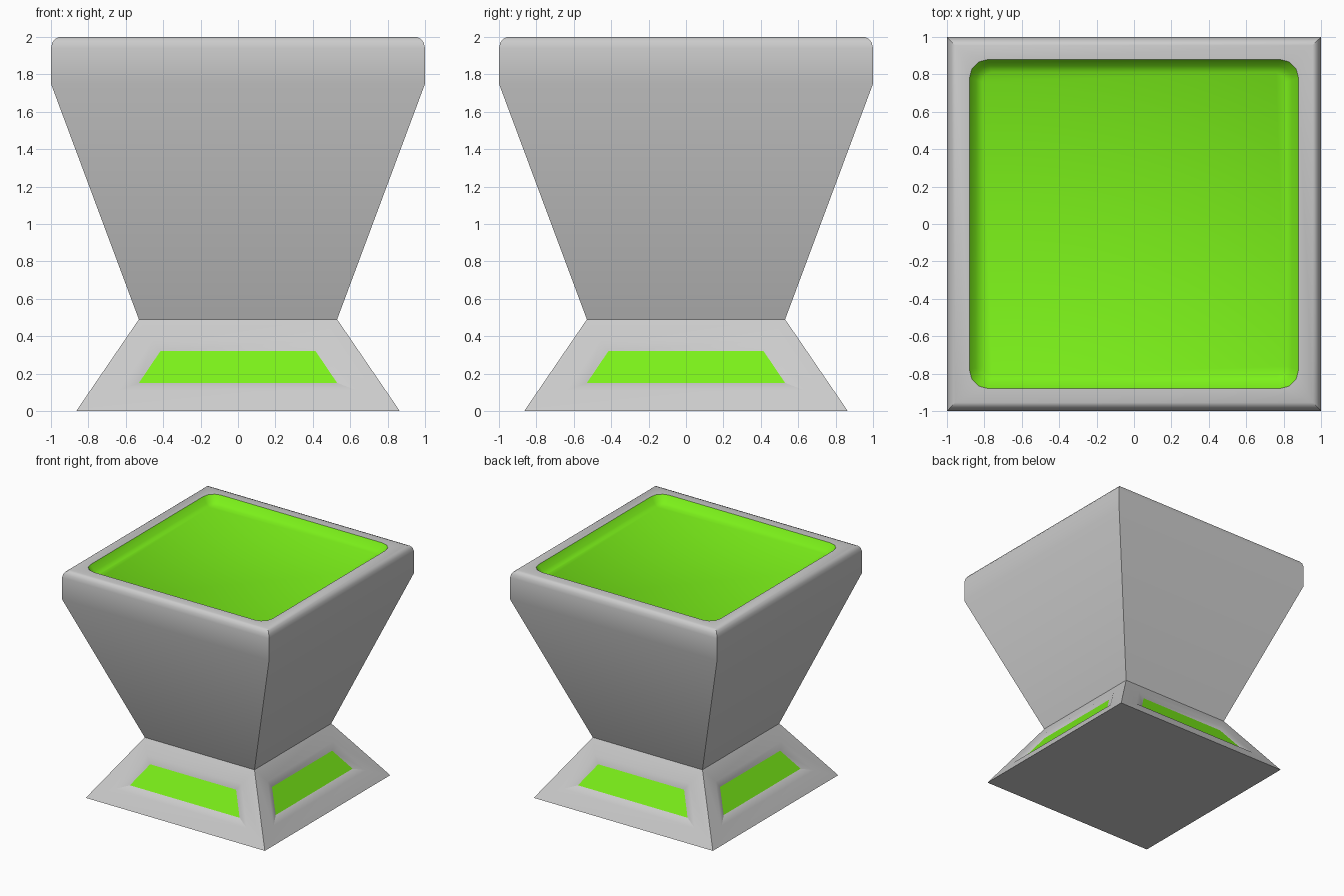
import bpy, bmesh, math
from mathutils import Vector, Matrix

if "Cube" in bpy.data.objects:
    bpy.data.objects.remove(bpy.data.objects["Cube"])

green = bpy.data.materials.new("green_glow")
green.diffuse_color = (0.2, 0.88, 0.01, 1)
green.use_nodes = True
green.node_tree.nodes["Principled BSDF"].inputs["Base Color"].default_value = green.diffuse_color


def make(name, faces, material=None):
    """Build an object from a list of polygons (lists of points), welded together."""
    bm = bmesh.new()
    for f in faces:
        bm.faces.new([bm.verts.new(p) for p in f])
    bmesh.ops.remove_doubles(bm, verts=bm.verts, dist=0.0005)
    me = bpy.data.meshes.new(name)
    bm.to_mesh(me)
    bm.free()
    ob = bpy.data.objects.new(name, me)
    bpy.context.collection.objects.link(ob)
    if material:
        me.materials.append(material)
    bpy.ops.object.select_all(action='DESELECT')
    ob.select_set(True)
    bpy.context.view_layer.objects.active = ob
    bpy.ops.object.shade_smooth_by_angle(angle=math.radians(32))
    return ob


def square(h, z):
    return [Vector((x * h, y * h, z)) for x, y in ((-1, -1), (1, -1), (1, 1), (-1, 1))]


def rounded(h, z, r, n=3):
    """Rounded square, n segments per corner, corners in the same order as square()."""
    pts = []
    for k in range(4):
        for i in range(n + 1):
            a = math.radians(180 + 90 * k + 90 * i / n)
            c = square(h - r, z)[k]
            pts.append(c + Vector((math.cos(a) * r, math.sin(a) * r, 0)))
    return pts


def bridge(lo, hi):
    n = len(lo)
    return [[lo[i], lo[(i + 1) % n], hi[(i + 1) % n], hi[i]] for i in range(n)]


def four_sides(faces):
    return [[Matrix.Rotation(k * math.pi / 2, 3, 'Z') @ Vector(p) for p in f]
            for k in range(4) for f in faces]


def on_slope(xz, depth=0.0):
    """Point of the front foot face, optionally sunk towards the centre."""
    x, z = xz
    return Vector((x, -(0.865 - z * 0.335 / 0.49) + depth, z))


# Foot: sloped faces with a sunken window on each side, closed underneath
edge = [on_slope(p) for p in ((-0.865, 0), (0.865, 0), (0.53, 0.49), (-0.53, 0.49))]
frame = [on_slope(p) for p in ((-0.637, 0.11), (0.637, 0.11), (0.455, 0.38), (-0.455, 0.38))]
pane = [on_slope(p, 0.027) for p in ((-0.53, 0.15), (0.53, 0.15), (0.415, 0.32), (-0.415, 0.32))]
make("foot", four_sides(bridge(edge, frame) + bridge(frame, pane)) + [square(0.865, 0)[::-1]])

# Green windows in the foot
make("foot_windows", four_sides([pane]), green)

# Flared body with a softened top edge
profile = [(0.53, 0.49), (1.0, 1.75), (1.0, 1.94), (0.993, 1.97), (0.978, 1.99), (0.955, 2.0)]
rings = [square(h, z) for h, z in profile]
body = [f for a, b in zip(rings, rings[1:]) for f in bridge(a, b)]

# Rim between the square top edge and the rounded opening
corner, opening = rings[-1], rounded(0.88, 2.0, 0.1)
for k in range(4):
    arc = opening[4 * k:4 * k + 4]
    body += [[corner[k], arc[i + 1], arc[i]] for i in range(3)]
    body.append([corner[k], corner[(k + 1) % 4], opening[(4 * k + 4) % 16], arc[3]])
make("body", body)

# Green basin sunk into the top
basin = [opening, rounded(0.845, 1.95, 0.075), rounded(0.81, 1.93, 0.05)]
make("top_basin", [f for a, b in zip(basin, basin[1:]) for f in bridge(a, b)] + [basin[-1]], green)
